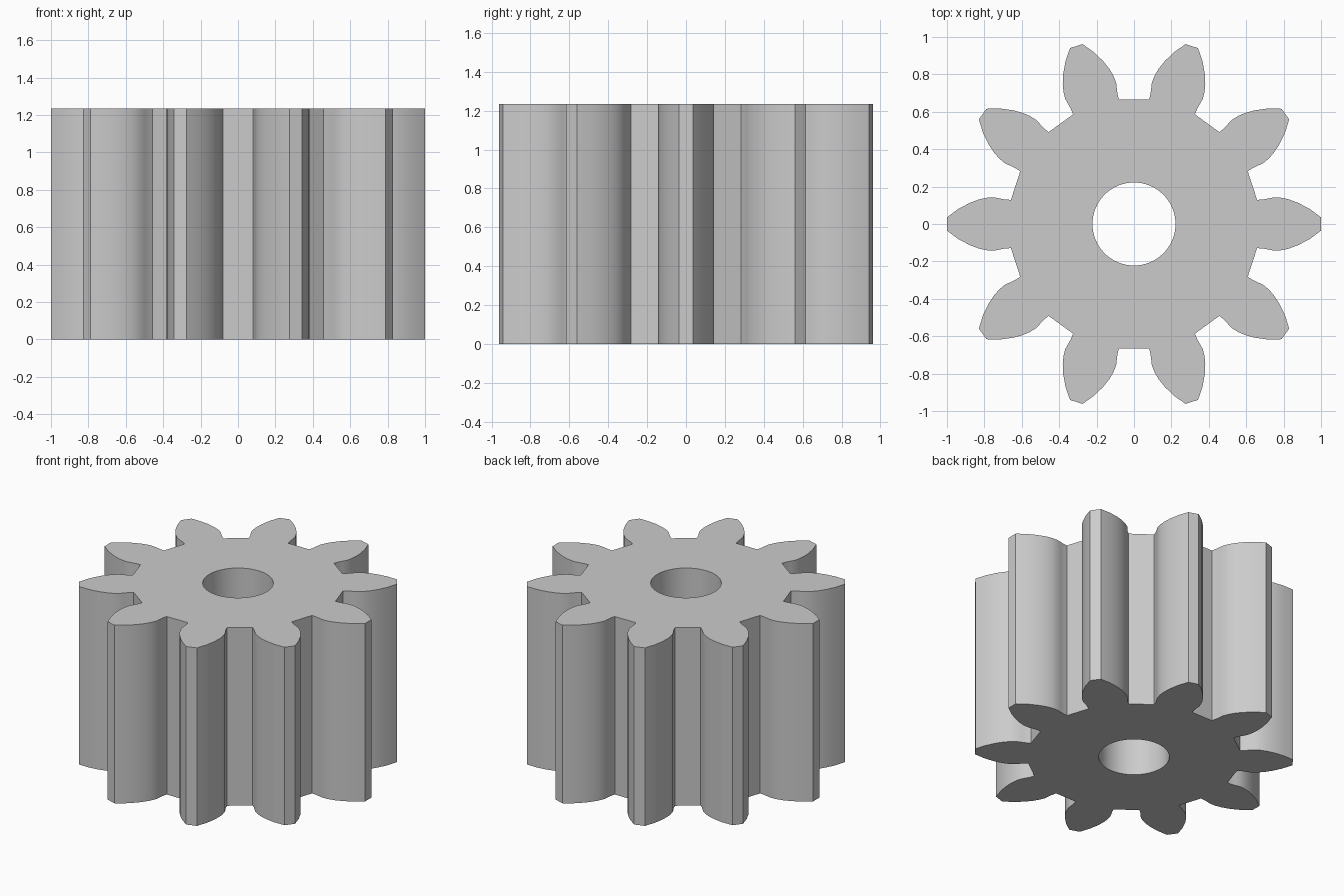
import bpy, bmesh, math
from mathutils import Matrix, Vector

TEETH = 10
HEIGHT = 1.235
BORE_RADIUS = 0.222
BORE_SIDES = 64

# Remove the default cube
cube = bpy.data.objects.get("Cube")
if cube:
    bpy.data.objects.remove(cube, do_unlink=True)

# Plain grey metal
steel = bpy.data.materials.new("grey steel")
steel.use_nodes = True
grey = (0.6, 0.6, 0.6, 1)
steel.diffuse_color = grey
steel.node_tree.nodes["Principled BSDF"].inputs["Base Color"].default_value = grey

# One tooth flank from root to tip (radial, sideways), mirrored into a whole tooth
flank = [(0.658, 0.129), (0.69, 0.131), (0.715, 0.136), (0.75, 0.143), (0.79, 0.14),
         (0.83, 0.131), (0.88, 0.112), (0.94, 0.08), (1.0, 0.035)]
tooth = [Vector((r, -t, 0)) for r, t in flank] + [Vector((r, t, 0)) for r, t in reversed(flank)]


def add_loop(bm, points):
    """Add a closed loop of edges through the points."""
    verts = [bm.verts.new(p) for p in points]
    return [bm.edges.new((v, verts[(i + 1) % len(verts)])) for i, v in enumerate(verts)]


# Toothed outline and round bore
outline = []
for i in range(TEETH):
    turn = Matrix.Rotation(math.tau * i / TEETH, 3, "Z")
    outline += [turn @ p for p in tooth]
bore = [Matrix.Rotation(math.tau * i / BORE_SIDES, 3, "Z") @ Vector((BORE_RADIUS, 0, 0))
        for i in range(BORE_SIDES)]

# Fill the flat section and extrude it upward
bm = bmesh.new()
edges = add_loop(bm, outline) + add_loop(bm, bore)
bmesh.ops.triangle_fill(bm, use_beauty=True, edges=edges, normal=(0, 0, 1))
result = bmesh.ops.extrude_face_region(bm, geom=bm.faces[:], use_keep_orig=True)
top = [g for g in result["geom"] if isinstance(g, bmesh.types.BMVert)]
bmesh.ops.translate(bm, verts=top, vec=(0, 0, HEIGHT))
bmesh.ops.recalc_face_normals(bm, faces=bm.faces[:])
mesh = bpy.data.meshes.new("spur_gear")
bm.to_mesh(mesh)
bm.free()
mesh.materials.append(steel)

gear = bpy.data.objects.new("spur_gear", mesh)
bpy.context.collection.objects.link(gear)

# Smooth flanks and bore, crisp rims and tips
bpy.ops.object.select_all(action="DESELECT")
gear.select_set(True)
bpy.context.view_layer.objects.active = gear
bpy.ops.object.shade_smooth_by_angle(angle=math.radians(25))
